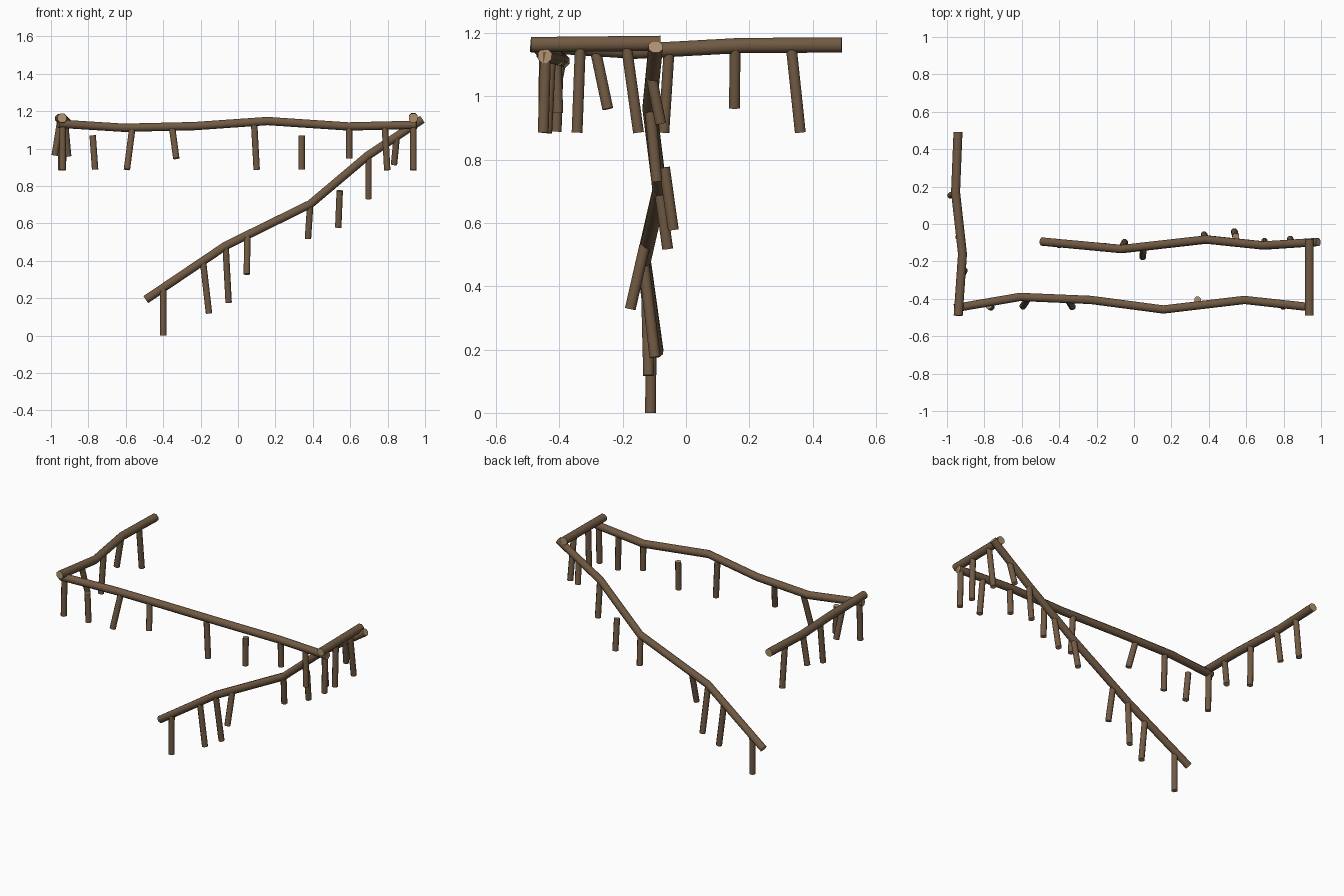
import bpy, bmesh, math
from mathutils import Vector


def material(name, rgb):
    m = bpy.data.materials.new(name)
    m.diffuse_color = (*rgb, 1)
    return m


BARK = material("brown bark", (0.165, 0.102, 0.056))
CUT = material("pale cut wood", (0.42, 0.28, 0.16))
SIDES = 8


def log(name, pts, r):
    """Sweep an octagon along a bent path, with pale sawn ends."""
    pts = [Vector(p) for p in pts]
    bm = bmesh.new()
    rings = []
    for i, p in enumerate(pts):
        t = (pts[min(i + 1, len(pts) - 1)] - pts[max(i - 1, 0)]).normalized()
        ref = Vector((0, 0, 1)) if abs(t.z) < 0.85 else Vector((0, 1, 0))
        u = t.cross(ref).normalized()
        v = u.cross(t)
        ring = []
        for k in range(SIDES):
            a = 2 * math.pi * (k + 0.5) / SIDES
            ring.append(bm.verts.new(p + r * (math.cos(a) * u + math.sin(a) * v)))
        rings.append(ring)
    for a, b in zip(rings, rings[1:]):
        for k in range(SIDES):
            n = (k + 1) % SIDES
            bm.faces.new((a[k], a[n], b[n], b[k]))
    for ring in (rings[0], rings[-1]):
        bm.faces.new(ring).material_index = 1
    bmesh.ops.recalc_face_normals(bm, faces=bm.faces)
    me = bpy.data.meshes.new(name)
    bm.to_mesh(me)
    bm.free()
    me.materials.append(BARK)
    me.materials.append(CUT)
    ob = bpy.data.objects.new(name, me)
    bpy.context.collection.objects.link(ob)
    bpy.ops.object.select_all(action='DESELECT')
    ob.select_set(True)
    bpy.context.view_layer.objects.active = ob
    bpy.ops.object.shade_smooth_by_angle(angle=math.radians(60))


# Handrails
log("left_rail", [(-.94, -.49, 1.163), (-.917, -.16, 1.142),
                  (-.954, .17, 1.16), (-.941, .492, 1.162)], .026)
log("right_rail", [(.937, -.49, 1.163), (.937, -.08, 1.167)], .026)
log("front_rail", [(-.96, -.45, 1.133), (-.61, -.39, 1.111), (-.23, -.406, 1.12),
                   (.157, -.457, 1.147), (.59, -.406, 1.118), (.955, -.446, 1.127)], .024)
log("stair_rail", [(-.492, -.094, .193), (-.065, -.134, .481), (.387, -.083, .703),
                   (.695, -.115, .963), (.985, -.096, 1.156)], .024)

# Hanging posts: top point, bottom point
POSTS = {
    "left_post": [
        ((-.938, -.443, 1.14), (-.938, -.451, .885)),
        ((-.925, -.285, 1.14), (-.908, -.247, .96)),
        ((-.928, -.053, 1.15), (-.937, -.07, .885)),
        ((-.95, .155, 1.15), (-.98, .153, .963)),
        ((-.945, .333, 1.15), (-.945, .361, .885))],
    "right_post": [
        ((.938, -.443, 1.14), (.938, -.451, .885)),
        ((.938, -.334, 1.15), (.938, -.344, .885)),
        ((.938, -.187, 1.15), (.938, -.15, .885))],
    "front_post": [
        ((-.777, -.437, 1.07), (-.764, -.445, .888)),
        ((-.565, -.395, 1.11), (-.594, -.44, .888)),
        ((-.352, -.405, 1.11), (-.33, -.443, .947)),
        ((.086, -.447, 1.14), (.1, -.45, .886)),
        ((.34, -.405, 1.07), (.34, -.41, .888)),
        ((.594, -.41, 1.11), (.594, -.405, .947)),
        ((.785, -.428, 1.12), (.798, -.44, .884))],
    "stair_post": [
        ((-.4, -.11, .25), (-.4, -.112, 0)),
        ((-.187, -.125, .395), (-.155, -.118, .118)),
        ((-.066, -.134, .475), (-.05, -.098, .176)),
        ((.05, -.13, .53), (.047, -.176, .328)),
        ((.386, -.083, .7), (.374, -.058, .518)),
        ((.544, -.068, .775), (.536, -.04, .578)),
        ((.698, -.113, .955), (.698, -.092, .73)),
        ((.848, -.108, 1.055), (.834, -.08, .914))],
}
for name, posts in POSTS.items():
    for i, ends in enumerate(posts, 1):
        log(f"{name}_{i}", ends, .0185)
